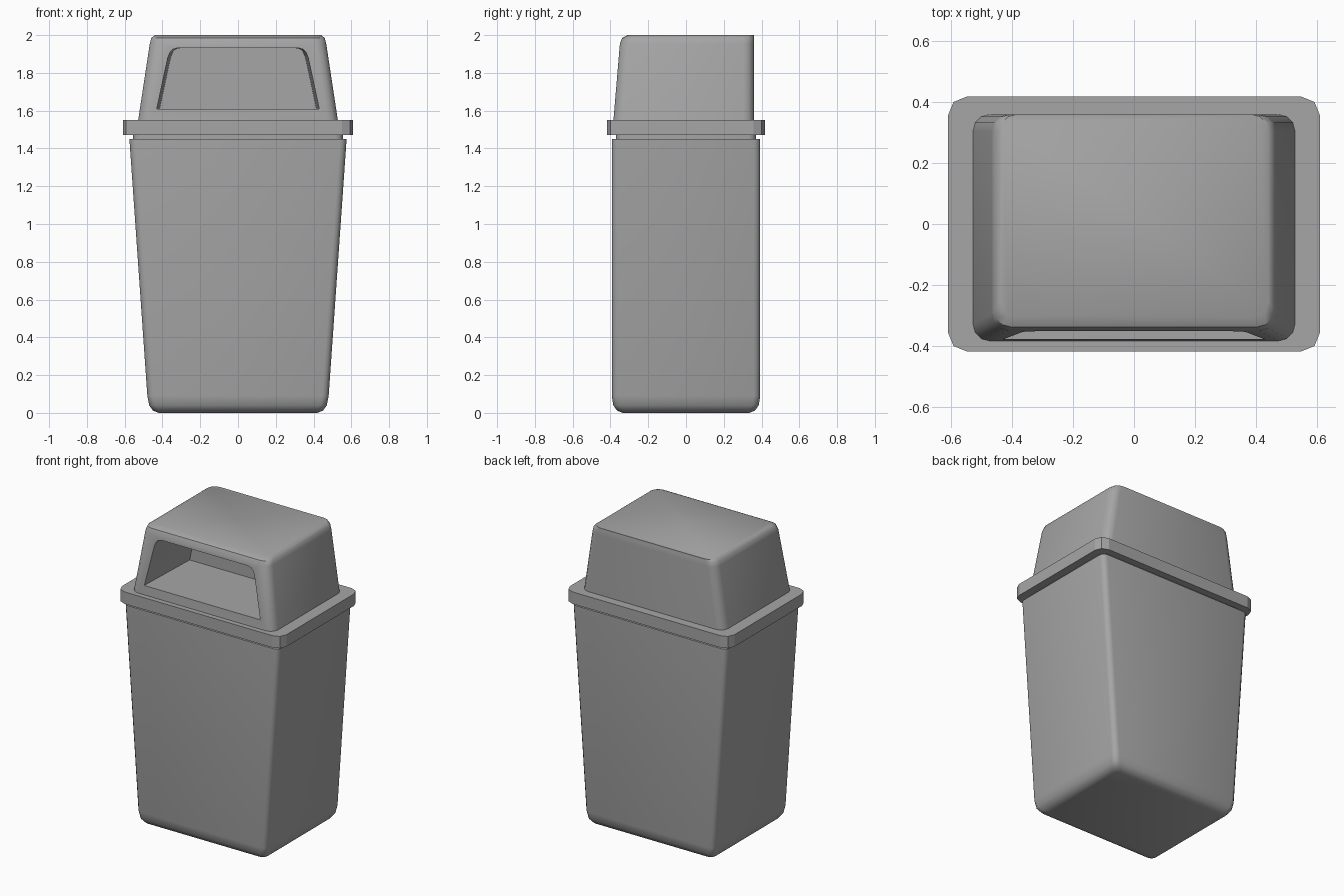
import bpy, bmesh, math

cube = bpy.data.objects.get("Cube")
if cube:
    bpy.data.objects.remove(cube, do_unlink=True)

grey = bpy.data.materials.new("grey_plastic")
grey.use_nodes = True
grey.diffuse_color = (0.38, 0.38, 0.38, 1)
grey.node_tree.nodes["Principled BSDF"].inputs["Base Color"].default_value = grey.diffuse_color


def rounded_rect(hx, y0, y1, r, z, segs):
    """Horizontal rounded rectangle, counter-clockwise."""
    corners = [(hx - r, y1 - r), (r - hx, y1 - r), (r - hx, y0 + r), (hx - r, y0 + r)]
    ring = []
    for q, (cx, cy) in enumerate(corners):
        for i in range(segs + 1):
            a = (q + i / segs) * math.pi / 2
            ring.append((cx + r * math.cos(a), cy + r * math.sin(a), z))
    return ring


def loft(name, rings):
    """Closed solid through a stack of matching rings."""
    bm = bmesh.new()
    loops = [[bm.verts.new(p) for p in ring] for ring in rings]
    n = len(loops[0])
    for a, b in zip(loops, loops[1:]):
        for i in range(n):
            j = (i + 1) % n
            bm.faces.new((a[i], a[j], b[j], b[i]))
    bm.faces.new(loops[0][::-1])
    bm.faces.new(loops[-1])
    bmesh.ops.recalc_face_normals(bm, faces=bm.faces)
    mesh = bpy.data.meshes.new(name)
    bm.to_mesh(mesh)
    bm.free()
    mesh.materials.append(grey)
    obj = bpy.data.objects.new(name, mesh)
    bpy.context.collection.objects.link(obj)
    return obj


def select(obj):
    bpy.ops.object.select_all(action='DESELECT')
    obj.select_set(True)
    bpy.context.view_layer.objects.active = obj


def shade(obj, degrees):
    select(obj)
    bpy.ops.object.shade_smooth_by_angle(angle=math.radians(degrees))


# Tapered bin body with a rounded base
body_levels = [(0.42, 0.335, 0), (0.45, 0.365, 0.012), (0.47, 0.385, 0.04),
               (0.48, 0.393, 0.09), (0.575, 0.393, 1.45)]
body = loft("bin_body", [rounded_rect(x, -y, y, 0.035, z, 3) for x, y, z in body_levels])
shade(body, 40)

# Recessed neck and overhanging rim
neck = loft("neck", [rounded_rect(0.555, -0.37, 0.37, 0.04, z, 3) for z in (1.44, 1.48)])
shade(neck, 40)
rim = loft("lid_rim", [rounded_rect(0.61, -0.418, 0.418, 0.06, z, 2) for z in (1.47, 1.55)])
shade(rim, 20)

# Hood: straight back, sloping sides and front, softened top edge
hood_levels = [(0.53, -0.385, 1.54), (0.467, -0.35, 1.955),
               (0.459, -0.338, 1.985), (0.44, -0.31, 2.0)]
hood = loft("lid_hood", [rounded_rect(x, y, 0.36, 0.055, z, 3) for x, y, z in hood_levels])


# Opening: trapezoid with rounded top corners, narrowing inwards
def opening(y, inset):
    half = [(0.43, 1.61), (0.372, 1.88), (0.36, 1.91), (0.345, 1.925), (0.32, 1.932)]
    right = [(x - inset, y, z) for x, z in half]
    return right + [(-x, y, z) for x, y, z in reversed(right)]


cutter = loft("opening_cutter", [opening(-0.5, 0), opening(-0.365, 0), opening(0.08, 0.015)])
cutter.hide_render = True
cut = hood.modifiers.new("opening", 'BOOLEAN')
cut.operation = 'DIFFERENCE'
cut.solver = 'EXACT'
cut.object = cutter
select(hood)
bpy.ops.object.modifier_apply(modifier=cut.name)
bpy.data.objects.remove(cutter, do_unlink=True)
shade(hood, 40)
